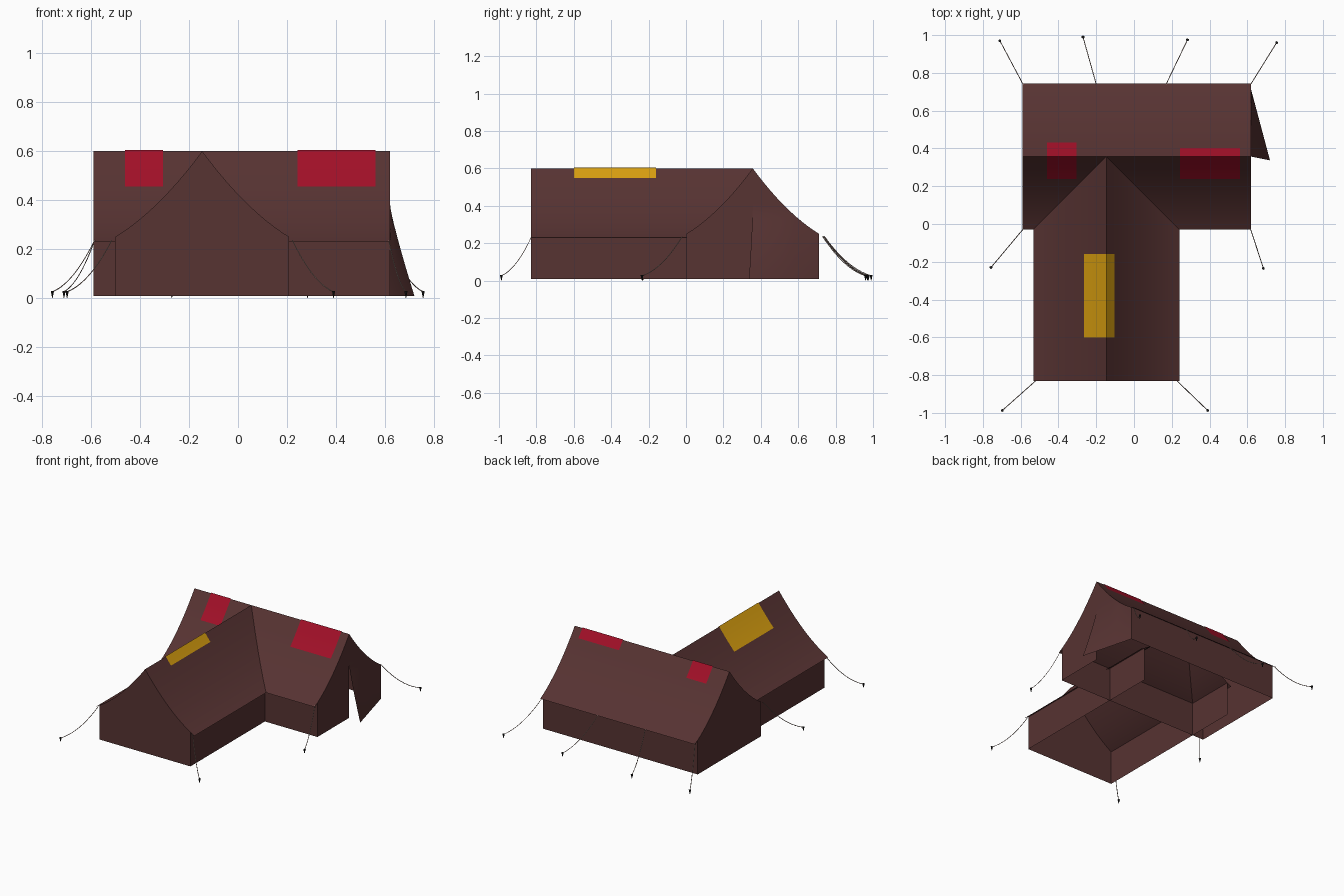
import bpy, bmesh
from mathutils import Vector

old = bpy.data.objects.get("Cube")
if old:
    bpy.data.objects.remove(old, do_unlink=True)


def material(name, color):
    m = bpy.data.materials.new(name)
    m.use_nodes = True
    m.diffuse_color = (*color, 1)
    b = m.node_tree.nodes["Principled BSDF"]
    b.inputs["Base Color"].default_value = (*color, 1)
    b.inputs["Roughness"].default_value = 0.9
    return m


CANVAS = material("brown canvas", (0.095, 0.033, 0.032))
RED = material("red cloth", (0.36, 0.005, 0.021))
GOLD = material("gold cloth", (0.68, 0.34, 0.005))
ROPE = material("pale rope", (0.45, 0.33, 0.28))
PEG = material("black peg", (0.01, 0.01, 0.01))

# Shared dimensions
BASE, WALL, EAVE = 0.008, 0.355, 0.386
X0, X1, RIDGE_Y = -0.59, 0.62, 0.357
Y0, RIDGE_X = -0.83, -0.146


def height(d):
    """Sagging roof height at a distance from the ridge."""
    d = abs(d)
    return 0.6 - 1.36 * d + 1.05 * d * d


def steps(a, b, n):
    return [a + (b - a) * i / n for i in range(n + 1)]


def finish(name, bm, mat):
    me = bpy.data.meshes.new(name)
    bm.to_mesh(me)
    bm.free()
    me.materials.append(mat)
    ob = bpy.data.objects.new(name, me)
    bpy.context.collection.objects.link(ob)
    bpy.ops.object.select_all(action='DESELECT')
    ob.select_set(True)
    bpy.context.view_layer.objects.active = ob
    bpy.ops.object.shade_smooth_by_angle(angle=0.5)
    return ob


def sheet(name, us, vs, point, outward, mat=CANVAS):
    """Grid surface whose normals face the outward direction."""
    bm = bmesh.new()
    g = [[bm.verts.new(point(u, v)) for v in vs] for u in us]
    for i in range(len(us) - 1):
        for j in range(len(vs) - 1):
            bm.faces.new((g[i][j], g[i + 1][j], g[i + 1][j + 1], g[i][j + 1]))
    bm.normal_update()
    if sum((f.normal for f in bm.faces), Vector()).dot(Vector(outward)) < 0:
        bmesh.ops.reverse_faces(bm, faces=bm.faces[:])
    return finish(name, bm, mat)


def main_roof(x, d, lift=0):
    return (x, RIDGE_Y + d, height(d) + lift)


def wing_roof(y, d, lift=0):
    return (RIDGE_X + d, y, height(d) + lift)


# Roofs
slope = steps(-EAVE, 0, 12) + steps(0, EAVE, 12)[1:]
sheet("main_roof", [X0, X1], slope, main_roof, (0, 0, 1))
sheet("wing_roof", [Y0, RIDGE_Y], slope, wing_roof, (0, 0, 1))

# Side walls
zs = [BASE, height(WALL)]
for side, label in ((-1, "front"), (1, "back")):
    sheet("main_wall_" + label, [X0, X1], zs,
          lambda x, z: (x, RIDGE_Y + side * WALL, z), (0, side, 0))
for side, label in ((-1, "right"), (1, "left")):
    sheet("wing_wall_" + label, [Y0, RIDGE_Y], zs,
          lambda y, z: (RIDGE_X + side * WALL, y, z), (side, 0, 0))

# Gable ends
full = steps(-WALL, 0, 11) + steps(0, WALL, 11)[1:]


def rise(d, t):
    return BASE + (height(d) - BASE) * t


sheet("wing_gable", full, [0, 1],
      lambda d, t: (RIDGE_X + d, Y0, rise(d, t)), (0, -1, 0))
sheet("main_gable_right", full, [0, 1],
      lambda d, t: (X0, RIDGE_Y + d, rise(d, t)), (-1, 0, 0))
sheet("main_gable_left", steps(-WALL, 0, 11), [0, 1],
      lambda d, t: (X1, RIDGE_Y + d, rise(d, t)), (1, 0, 0))


# Door half of the left gable, pulled outward at its lower middle corner
def door(d, t):
    z = rise(d, t)
    pull = max(0, 1 - (z - BASE) / min(0.37, height(d))) ** 1.15 * (1 - d / WALL)
    return (X1 + 0.1 * pull, RIDGE_Y + d - 0.02 * pull, z)


sheet("door_flap", steps(0, WALL, 11), steps(0, 1, 16), door, (1, 0, 0))

# Cloth patches draped over the ridges
LIFT = 0.004


def drape(a, b):
    return steps(a, 0, 5) + steps(0, b, 4)[1:]


for label, a, b, back in (("right", -0.46, -0.305, 0.075), ("left", 0.243, 0.56, 0.045)):
    sheet("red_patch_" + label, [a, b], drape(-0.12, back),
          lambda x, d: main_roof(x, d, LIFT), (0, 0, 1), RED)
sheet("gold_patch", [-0.6, -0.16], drape(-0.12, 0.042),
      lambda y, d: wing_roof(y, d, LIFT), (0, 0, 1), GOLD)

# Guy ropes and pegs: eave point, then ground point
GUYS = [
    ("back_right", -0.585, 0.735, -0.71, 0.97),
    ("back_mid_right", -0.2, 0.74, -0.27, 0.99),
    ("back_mid_left", 0.17, 0.74, 0.283, 0.975),
    ("back_left", 0.612, 0.73, 0.755, 0.96),
    ("front_left", 0.615, -0.02, 0.685, -0.235),
    ("front_right", -0.585, -0.025, -0.757, -0.23),
    ("wing_left", 0.222, -0.825, 0.39, -0.987),
    ("wing_right", -0.515, -0.825, -0.697, -0.987),
]
for label, ax, ay, bx, by in GUYS:
    top, end = Vector((ax, ay, 0.236)), Vector((bx, by, 0.026))
    cu = bpy.data.curves.new("rope_" + label, 'CURVE')
    cu.dimensions = '3D'
    cu.bevel_depth = 0.0022
    cu.bevel_resolution = 0
    sp = cu.splines.new('POLY')
    ts = steps(0, 1, 10)
    sp.points.add(len(ts) - 1)
    for p, t in zip(sp.points, ts):
        q = top.lerp(end, t)
        q.z -= 0.14 * t * (1 - t)
        p.co = (*q, 1)
    cu.materials.append(ROPE)
    bpy.context.collection.objects.link(bpy.data.objects.new("rope_" + label, cu))
    bm = bmesh.new()
    bmesh.ops.create_cone(bm, cap_ends=True, segments=6, radius1=0.001,
                          radius2=0.008, depth=0.03)
    bmesh.ops.translate(bm, verts=bm.verts[:], vec=(bx, by, 0.015))
    finish("peg_" + label, bm, PEG)
